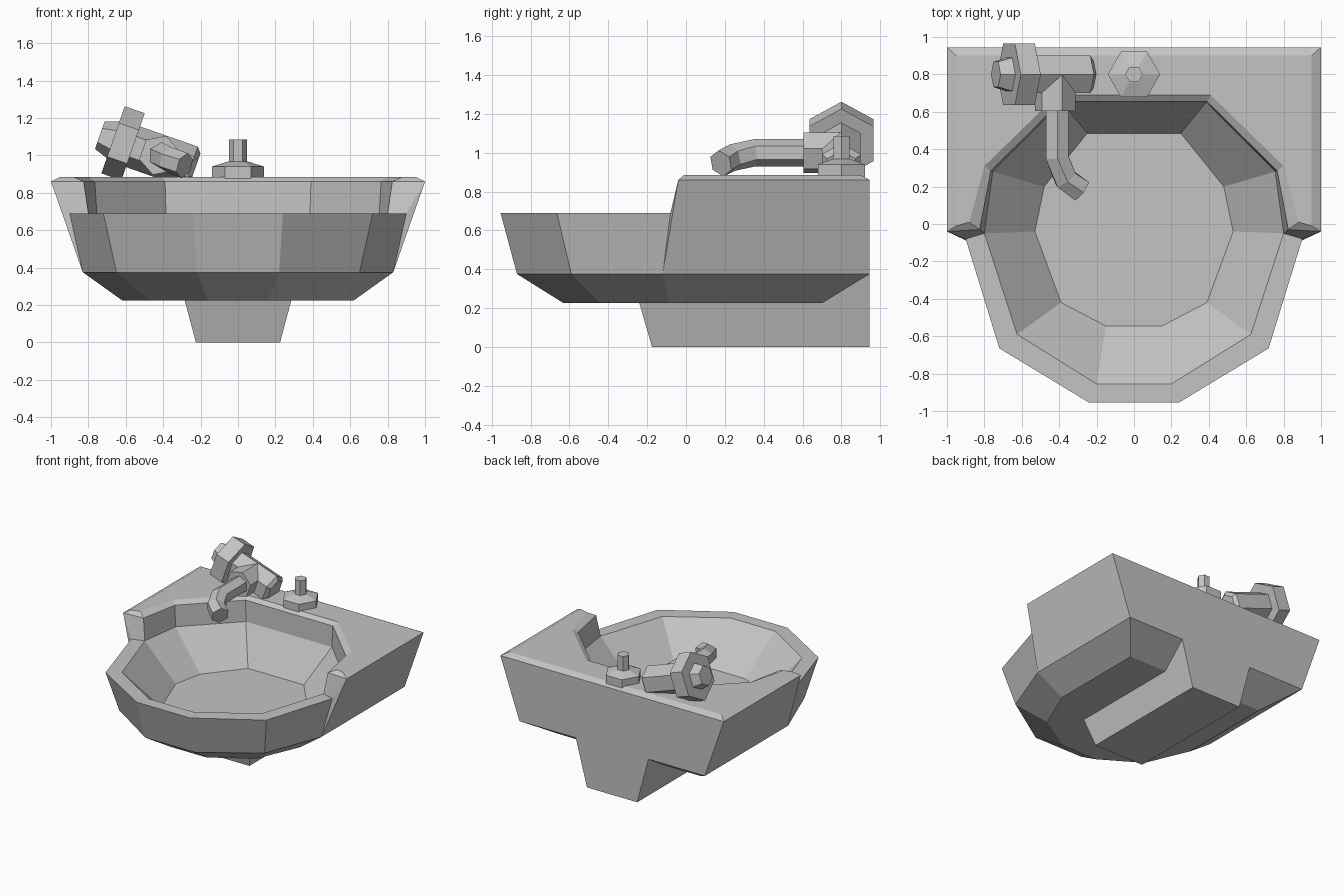
import bpy, bmesh
from math import cos, sin, tau
from mathutils import Vector

old = bpy.data.objects.get("Cube")
if old:
    bpy.data.objects.remove(old, do_unlink=True)

grey = bpy.data.materials.new("ceramic_grey")
grey.use_nodes = True
COLOUR = (0.55, 0.55, 0.55, 1)
grey.diffuse_color = COLOUR
grey.node_tree.nodes["Principled BSDF"].inputs["Base Color"].default_value = COLOUR


def finish(name, bm):
    bmesh.ops.recalc_face_normals(bm, faces=bm.faces)
    mesh = bpy.data.meshes.new(name)
    bm.to_mesh(mesh)
    bm.free()
    mesh.materials.append(grey)
    obj = bpy.data.objects.new(name, mesh)
    bpy.context.collection.objects.link(obj)
    return obj


def mirrored(name, rings, sides, spans):
    """Symmetric shell: sides are repeated left and right, spans cross the middle."""
    bm = bmesh.new()
    left, right = {}, {}
    for key, (z, points) in rings.items():
        for tag, (x, y) in points.items():
            left[key + tag] = bm.verts.new((x, y, z))
            right[key + tag] = bm.verts.new((-x, y, z))
    for keys in sides:
        for half in (left, right):
            bm.faces.new([half[k] for k in keys.split()])
    for pair in spans:
        a, b = pair.split()
        bm.faces.new([left[a], left[b], right[b], right[a]])
    return finish(name, bm)


def tube(name, path, radii, up, sides=6):
    """Faceted tube with one radius for each point of the path."""
    bm = bmesh.new()
    path = [Vector(p) for p in path]
    rings = []
    for i, (p, r) in enumerate(zip(path, radii)):
        t = (path[min(i + 1, len(path) - 1)] - path[max(i - 1, 0)]).normalized()
        side = t.cross(Vector(up)).normalized()
        top = side.cross(t)
        rings.append([bm.verts.new(p + r * (cos(tau * k / sides) * top + sin(tau * k / sides) * side))
                      for k in range(sides)])
    for a, b in zip(rings, rings[1:]):
        for k in range(sides):
            n = (k + 1) % sides
            bm.faces.new((a[k], a[n], b[n], b[k]))
    bm.faces.new(rings[0])
    bm.faces.new(rings[-1])
    return finish(name, bm)


# Basin: f front, c corner, s side, d diagonal, b back
basin = {
    "under_": (0.225, {"f": (0.16, -0.63), "c": (0.47, -0.44), "s": (0.62, -0.09), "b": (0.62, 0.70)}),
    "mid_": (0.375, {"f": (0.22, -0.87), "c": (0.65, -0.59), "s": (0.83, -0.12), "b": (0.83, 0.945)}),
    "rim_": (0.69, {"f": (0.24, -0.955), "c": (0.72, -0.665), "s": (0.90, -0.08)}),
    "top_": (0.86, {"s": (1.0, -0.04), "b": (1.0, 0.945)}),
    "deck_": (0.885, {"s": (0.95, -0.01), "b": (0.95, 0.90)}),
    "edge_": (0.885, {"s": (0.88, 0.01), "d": (0.80, 0.31), "b": (0.41, 0.69)}),
    "lip_": (0.86, {"s": (0.825, -0.03), "d": (0.765, 0.285), "b": (0.39, 0.655)}),
    "in_": (0.69, {"f": (0.20, -0.855), "c": (0.625, -0.59), "s": (0.80, -0.05),
                   "d": (0.755, 0.28), "b": (0.385, 0.65)}),
    "floor_": (0.41, {"f": (0.15, -0.545), "c": (0.39, -0.42), "s": (0.53, -0.04),
                      "d": (0.48, 0.20), "b": (0.25, 0.485)}),
}


def strip(a, b, tags):
    return [f"{a}_{p} {a}_{q} {b}_{q} {b}_{p}" for p, q in zip(tags, tags[1:])]


basin_sides = (
    strip("under", "mid", "fcsb") + strip("mid", "rim", "fcs") + strip("mid", "top", "sb")
    + strip("top", "deck", "sb") + strip("edge", "lip", "sdb") + strip("lip", "in", "sdb")
    + strip("rim", "in", "fcs") + strip("in", "floor", "fcsdb")
    + ["mid_s rim_s top_s", "rim_s in_s lip_s top_s", "top_s lip_s edge_s deck_s",
       "deck_s deck_b edge_d edge_s", "deck_b edge_b edge_d"]
)
basin_spans = ["under_f mid_f", "mid_f rim_f", "rim_f in_f", "in_f floor_f",
               "floor_f floor_c", "floor_c floor_s", "floor_s floor_d", "floor_d floor_b",
               "floor_b in_b", "in_b lip_b", "lip_b edge_b", "edge_b deck_b", "deck_b top_b",
               "top_b mid_b", "mid_b under_b", "under_b under_s", "under_s under_c", "under_c under_f"]
mirrored("basin", basin, basin_sides, basin_spans)

# Pedestal flush with the back wall
pedestal = {
    "foot_": (0.0, {"f": (0.225, -0.175), "b": (0.225, 0.945)}),
    "neck_": (0.225, {"f": (0.285, -0.24), "b": (0.285, 0.945)}),
    "head_": (0.375, {"f": (0.325, -0.24), "b": (0.325, 0.945)}),
}
mirrored("pedestal", pedestal, strip("foot", "neck", "fb") + strip("neck", "head", "fb"),
         ["foot_f foot_b", "foot_f neck_f", "neck_f head_f", "head_f head_b",
          "head_b neck_b", "neck_b foot_b"])

# Tilted tap, measured along its axis from the wide grip
AXIS = Vector((0.945, 0, -0.33)).normalized()
LIFT = Vector((0.33, 0, 0.945)).normalized()
GRIP = Vector((-0.668, 0.80, 1.083))


def along(*steps):
    return [GRIP + AXIS * s for s in steps]


tube("tap_cap", along(-0.075, 0.02), (0.078, 0.11), LIFT)
tube("tap_grip", along(0, 0.113), (0.19, 0.19), LIFT)
tube("tap_body", along(0.08, 0.44, 0.465), (0.115, 0.115, 0.085), LIFT)

# Spout
tube("spout_collar", [(-0.42, 0.80, 1.0), (-0.42, 0.605, 1.0)], (0.11, 0.11), LIFT)
tube("spout", [(-0.41, 0.64, 1.0), (-0.41, 0.355, 1.0), (-0.365, 0.24, 0.975), (-0.285, 0.18, 0.945)],
     (0.07, 0.07, 0.07, 0.07), (0, 0, 1))

# Plug knob on the deck
tube("plug_base", [(0, 0.80, z) for z in (0.865, 0.94, 0.968)], (0.14, 0.14, 0.05), (1, 0, 0))
tube("plug_stem", [(0, 0.80, z) for z in (0.95, 1.085)], (0.047, 0.047), (1, 0, 0))
